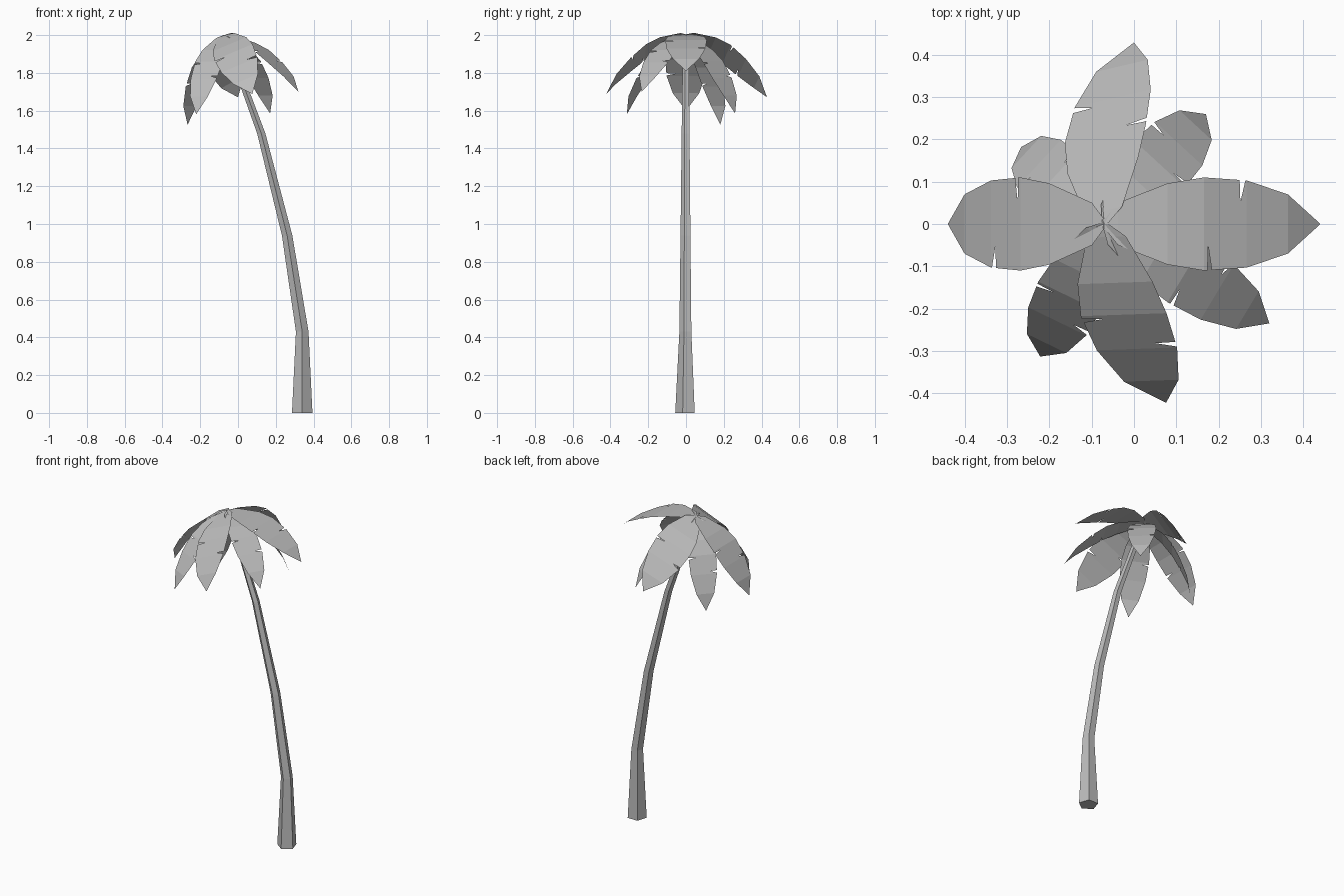
import bpy, bmesh, math
from mathutils import Vector

cube = bpy.data.objects.get("Cube")
if cube:
    bpy.data.objects.remove(cube)

GREY = (0.5, 0.5, 0.5, 1)
grey = bpy.data.materials.new("plain_grey")
grey.use_nodes = True
grey.diffuse_color = GREY
grey.node_tree.nodes["Principled BSDF"].inputs["Base Color"].default_value = GREY


def add_object(name, bm):
    mesh = bpy.data.meshes.new(name)
    bm.to_mesh(mesh)
    bm.free()
    mesh.materials.append(grey)
    obj = bpy.data.objects.new(name, mesh)
    bpy.context.collection.objects.link(obj)
    return obj


# Trunk: leaning five-sided rings (x, z, radius), one corner to the front
def trunk(sections, sides=5):
    bm = bmesh.new()
    rings = []
    for x, z, r in sections:
        angles = [math.tau * k / sides - math.pi / 2 for k in range(sides)]
        rings.append([bm.verts.new((x + r * math.cos(a), r * math.sin(a), z)) for a in angles])
    for low, high in zip(rings, rings[1:]):
        for k in range(sides):
            n = (k + 1) % sides
            bm.faces.new((low[k], low[n], high[n], high[k]))
    bm.faces.new(rings[0][::-1])
    bm.faces.new(rings[-1])
    add_object("trunk", bm)


trunk([(0.34, 0, 0.057), (0.34, 0.43, 0.035), (0.26, 0.94, 0.029),
       (0.123, 1.48, 0.023), (-0.057, 1.97, 0.017)])

# Frond shape: (distance along chord, arch height, half width)
ARCH = [(0, 0, 0.01), (0.03, 0.012, 0.05), (0.142, 0.046, 0.096), (0.23, 0.057, 0.11),
        (0.34, 0.05, 0.103), (0.45, 0.034, 0.07), (0.545, 0, 0)]
# Torn slit on each side: distance where it starts, distance where it ends
SLITS = {1: (0.322, 0.337), -1: (0.239, 0.25)}


def sample(u):
    for (u0, w0, h0), (u1, w1, h1) in zip(ARCH, ARCH[1:]):
        if u <= u1:
            t = (u - u0) / (u1 - u0)
            return w0 + t * (w1 - w0), h0 + t * (h1 - h0)
    return 0, 0


def frond(name, tip, side=None, width=1.0):
    root = Vector((-0.07, 0, 2))
    along = (Vector(tip) - root).normalized()
    across = Vector(side) if side else Vector((0, 0, 1)).cross(along)
    across = (across - along * across.dot(along)).normalized()
    up = along.cross(across)
    bm = bmesh.new()
    for sign, (start, end) in SLITS.items():
        edge = [(u, h) for u, w, h in ARCH]
        edge += [(start, sample(start)[1]), (start + 0.002, 0.052), (end, sample(end)[1])]
        rows = []
        for u, h in sorted(edge):
            mid = root + along * u + up * sample(u)[0]
            inner = bm.verts.new(mid)
            outer = bm.verts.new(mid + across * (sign * h * width)) if h else inner
            rows.append((inner, outer))
        for (a, b), (c, d) in zip(rows, rows[1:]):
            loop = [a, c, d, b] if c != d else [a, c, b]
            bm.faces.new(loop if sign > 0 else loop[::-1])
    bmesh.ops.remove_doubles(bm, verts=bm.verts[:], dist=0.0001)
    add_object(name, bm)


# Four wide upper fronds
frond("left_frond", (0.44, 0, 1.81))
frond("right_frond", (-0.44, 0, 1.6))
frond("back_frond", (0, 0.43, 1.67), side=(-0.87, -0.2, -0.45))
frond("front_frond", (0.075, -0.42, 1.69), side=(0.91, 0.03, 0.38))

# Four narrower drooping fronds between them
NARROW = 0.74
frond("front_left_frond", (0.32, -0.235, 1.7), width=NARROW)
frond("front_right_frond", (-0.22, -0.31, 1.585), width=NARROW)
frond("back_left_frond", (0.17, 0.26, 1.585), width=NARROW)
frond("back_right_frond", (-0.265, 0.18, 1.53), width=NARROW)
